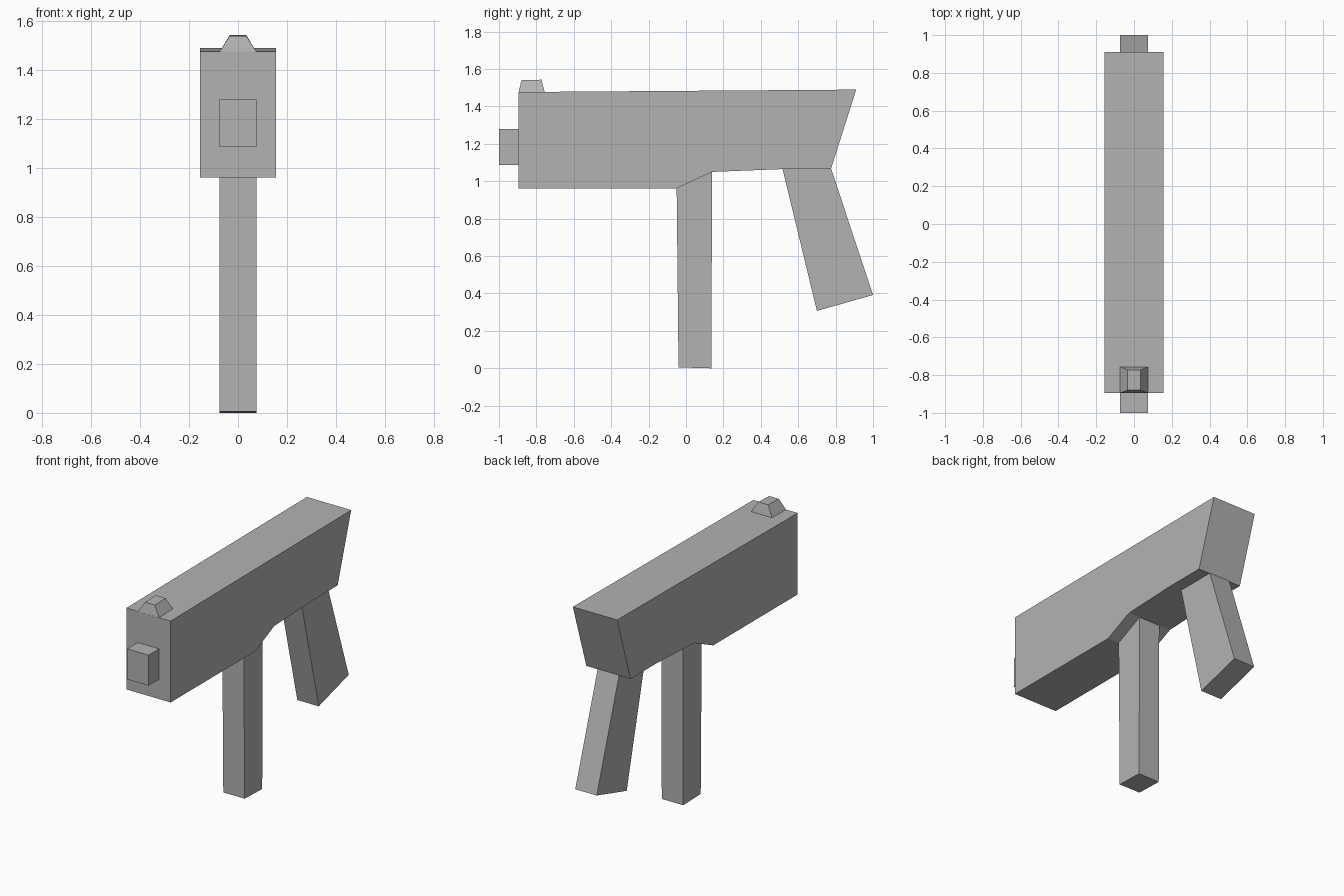
import bpy
import bmesh

cube = bpy.data.objects.get("Cube")
if cube:
    bpy.data.objects.remove(cube, do_unlink=True)

# One grey material for every part
grey = bpy.data.materials.new("plain_grey")
grey.use_nodes = True
colour = (0.45, 0.45, 0.45, 1.0)
grey.diffuse_color = colour
grey.node_tree.nodes["Principled BSDF"].inputs["Base Color"].default_value = colour


def extrude_profile(name, profile, half_width):
    """Make a solid from a (y, z) side profile, centred on x = 0."""
    bm = bmesh.new()
    face = bm.faces.new([bm.verts.new((-half_width, y, z)) for y, z in profile])
    side = bmesh.ops.extrude_face_region(bm, geom=[face])["geom"]
    moved = [v for v in side if isinstance(v, bmesh.types.BMVert)]
    bmesh.ops.translate(bm, verts=moved, vec=(2 * half_width, 0, 0))
    bmesh.ops.recalc_face_normals(bm, faces=bm.faces)
    mesh = bpy.data.meshes.new(name)
    bm.to_mesh(mesh)
    bm.free()
    mesh.materials.append(grey)
    obj = bpy.data.objects.new(name, mesh)
    bpy.context.collection.objects.link(obj)
    return obj


# Main body with the stepped underside and slanted rear
extrude_profile("body", [(-0.895, 0.962), (-0.05, 0.962), (0.14, 1.05), (0.515, 1.065),
                         (0.775, 1.065), (0.91, 1.49), (-0.895, 1.477)], 0.155)

# Short square barrel
extrude_profile("barrel", [(-1.0, 1.087), (-0.89, 1.087), (-0.89, 1.28), (-1.0, 1.28)], 0.075)

# Long magazine, its top following the sloping underside
extrude_profile("magazine", [(-0.04, 0.005), (0.135, 0.0), (0.14, 1.06), (-0.05, 0.97)], 0.075)

# Raked rear grip
extrude_profile("grip", [(0.70, 0.307), (1.0, 0.392), (0.775, 1.07), (0.515, 1.07)], 0.075)

# Front sight, narrowed towards its top
sight = extrude_profile("front_sight", [(-0.895, 1.475), (-0.755, 1.475),
                                        (-0.773, 1.543), (-0.88, 1.54)], 0.075)
for vert in sight.data.vertices:
    if vert.co.z > 1.5:
        vert.co.x *= 0.45
